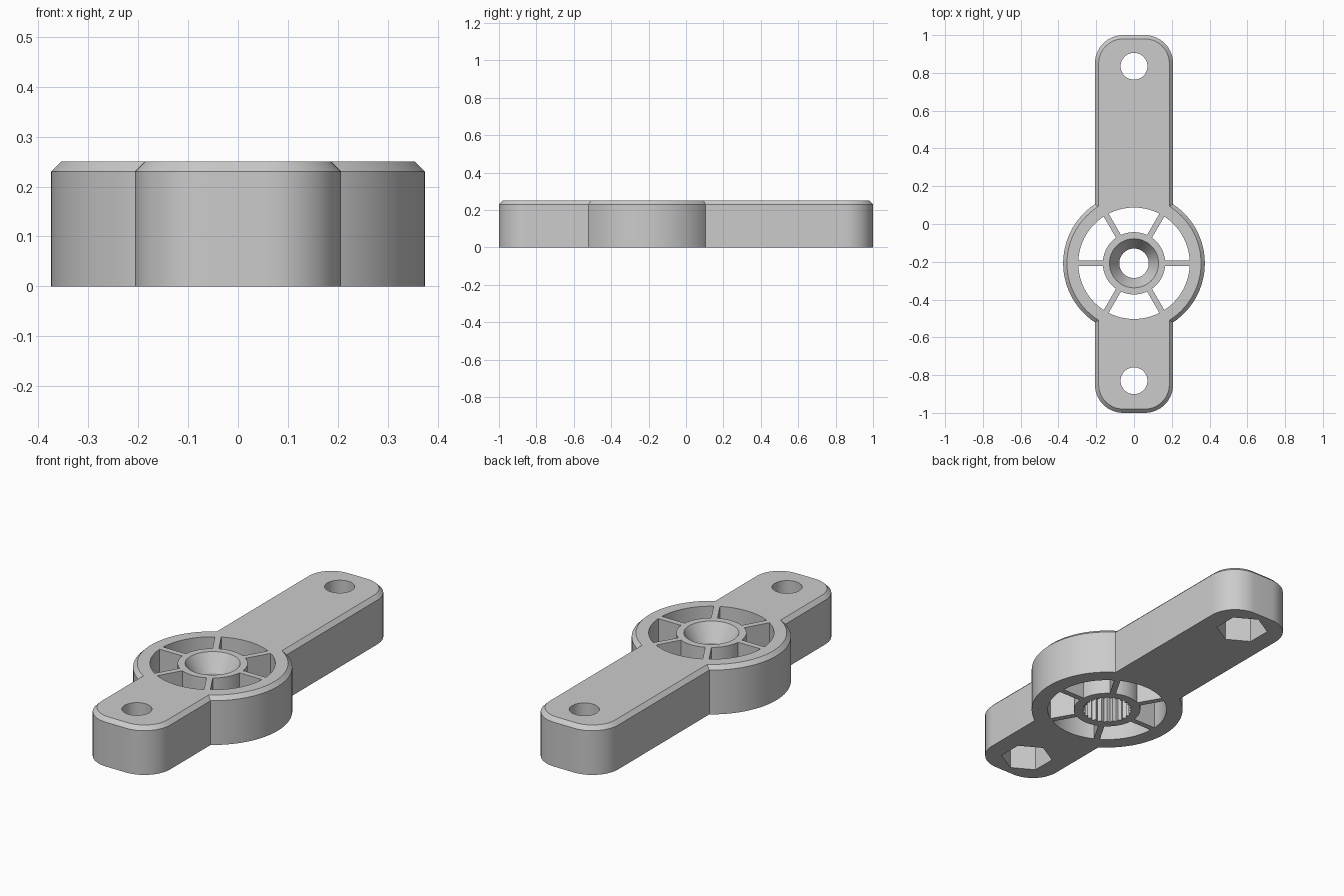
import bpy, bmesh
from math import sin, cos, asin, pi, radians

if "Cube" in bpy.data.objects:
    bpy.data.objects.remove(bpy.data.objects["Cube"], do_unlink=True)

HEIGHT, CHAMFER = 0.25, 0.02
HUB_Y = -0.208
ARM_W, ARM_R = 0.207, 0.15
HUB_R, WINDOW_R, BOSS_R, SPOKE = 0.375, 0.295, 0.165, 0.015

gray = bpy.data.materials.new("Light gray plastic")
gray.use_nodes = True
gray.diffuse_color = (0.6, 0.6, 0.6, 1)
gray.node_tree.nodes["Principled BSDF"].inputs["Base Color"].default_value = (0.6, 0.6, 0.6, 1)


def arc(radius, start, end, steps, cx=0, cy=0):
    return [(cx + radius * cos(start + (end - start) * i / steps),
             cy + radius * sin(start + (end - start) * i / steps)) for i in range(steps + 1)]


def circle(radius, sides, cy, turn=0):
    return arc(radius, turn, turn + 2 * pi, sides, 0, cy)[:-1]


def loft(name, layers):
    """Closed solid through (outline, z) layers that share a point count."""
    bm = bmesh.new()
    rings = [[bm.verts.new((x, y, z)) for x, y in pts] for pts, z in layers]
    n = len(rings[0])
    bm.faces.new(rings[0][::-1])
    bm.faces.new(rings[-1])
    for low, high in zip(rings, rings[1:]):
        for i in range(n):
            j = (i + 1) % n
            bm.faces.new((low[i], low[j], high[j], high[i]))
    bmesh.ops.recalc_face_normals(bm, faces=bm.faces)
    mesh = bpy.data.meshes.new(name)
    bm.to_mesh(mesh)
    bm.free()
    mesh.materials.append(gray)
    ob = bpy.data.objects.new(name, mesh)
    bpy.context.collection.objects.link(ob)
    return ob


def combine(body, tool, operation):
    """Apply a boolean and discard the tool."""
    mod = body.modifiers.new(operation, "BOOLEAN")
    mod.operation, mod.object, mod.solver = operation, tool, "EXACT"
    bpy.context.view_layer.objects.active = body
    bpy.ops.object.modifier_apply(modifier=mod.name)
    bpy.data.objects.remove(tool, do_unlink=True)


def rounded_bar(inset):
    pts = []
    cx, cy = ARM_W - ARM_R, 1 - ARM_R
    for k, (sx, sy) in enumerate([(1, 1), (-1, 1), (-1, -1), (1, -1)]):
        pts += arc(ARM_R - inset, k * pi / 2, (k + 1) * pi / 2, 14, sx * cx, sy * cy)
    return pts


# Double arm with rounded ends and chamfered top
lever = loft("lever_arm", [(rounded_bar(0), 0), (rounded_bar(0), HEIGHT - CHAMFER),
                           (rounded_bar(CHAMFER), HEIGHT)])

# Round hub with the same chamfer
rim = circle(HUB_R, 96, HUB_Y)
hub = loft("hub_disc", [(rim, 0), (rim, HEIGHT - CHAMFER),
                        (circle(HUB_R - CHAMFER, 96, HUB_Y), HEIGHT)])
combine(lever, hub, "UNION")

# Six windows leaving straight spokes
for k in range(6):
    a, b = radians(60 * k), radians(60 * k + 60)
    outer, inner = asin(SPOKE / WINDOW_R), asin(SPOKE / BOSS_R)
    outline = (arc(WINDOW_R, a + outer, b - outer, 16, 0, HUB_Y)
               + arc(BOSS_R, b - inner, a + inner, 12, 0, HUB_Y))
    combine(lever, loft("window_cutter", [(outline, -0.1), (outline, 0.4)]), "DIFFERENCE")

# Screw seat: straight bore widening into a countersink
bore, mouth = circle(0.078, 48, HUB_Y), circle(0.13, 48, HUB_Y)
seat = loft("seat_cutter", [(bore, -0.1), (bore, 0.16), (mouth, HEIGHT), (mouth, 0.4)])
combine(lever, seat, "DIFFERENCE")

# Toothed socket under the hub
teeth = 25
spline = [((0.125 if i % 2 else 0.112) * cos(pi * i / teeth),
           HUB_Y + (0.125 if i % 2 else 0.112) * sin(pi * i / teeth)) for i in range(2 * teeth)]
combine(lever, loft("socket_cutter", [(spline, -0.1), (spline, 0.14)]), "DIFFERENCE")

# Bolt hole with a hexagonal nut pocket below at each end
for y in (0.835, -0.83):
    hole, nut = circle(0.071, 40, y), circle(0.127, 6, y, pi / 2)
    combine(lever, loft("bolt_cutter", [(hole, -0.1), (hole, 0.4)]), "DIFFERENCE")
    combine(lever, loft("nut_cutter", [(nut, -0.1), (nut, 0.15)]), "DIFFERENCE")

bpy.ops.object.select_all(action="DESELECT")
lever.select_set(True)
bpy.context.view_layer.objects.active = lever
bpy.ops.object.shade_smooth_by_angle(angle=radians(25))
